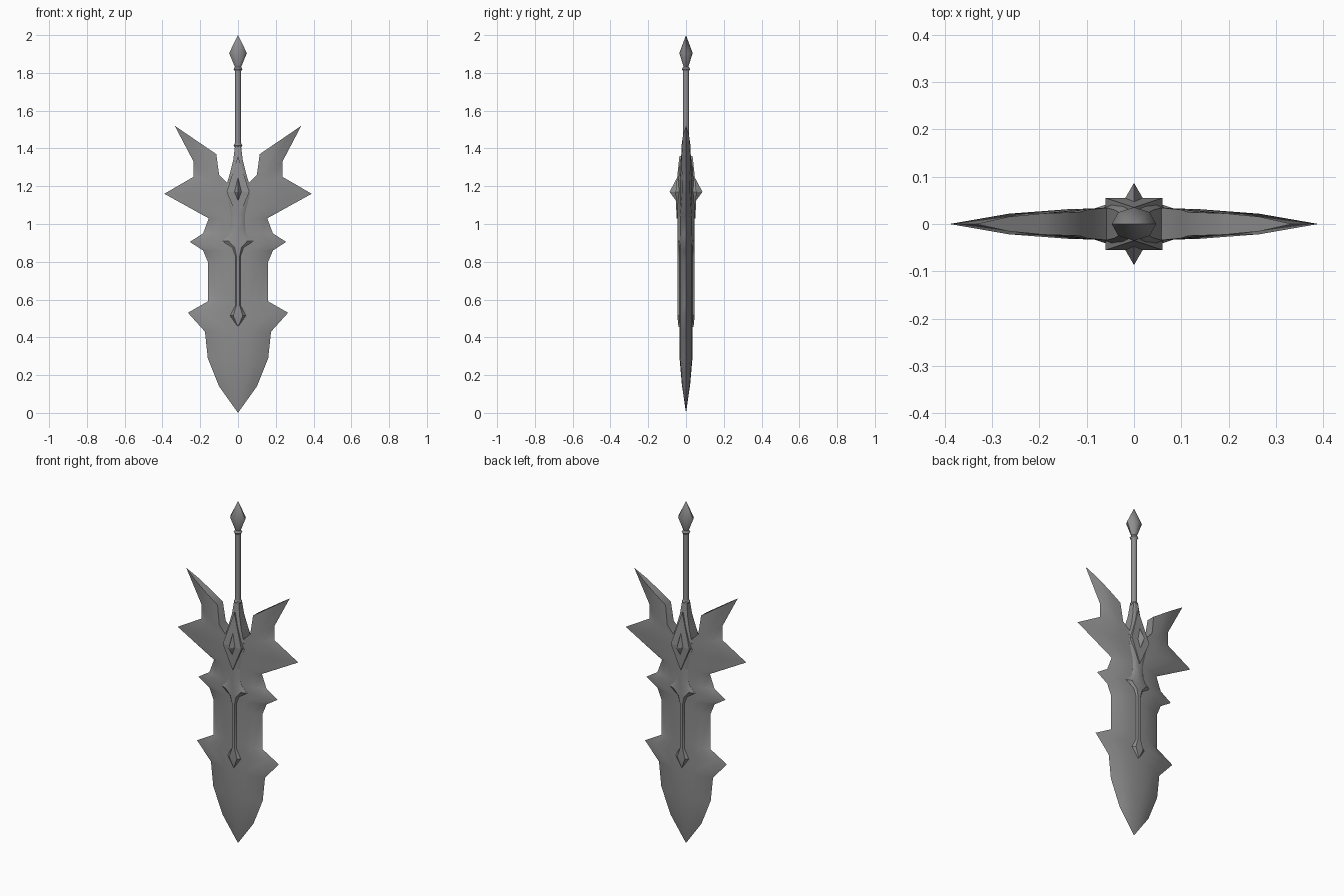
import bpy, bmesh, math

cube = bpy.data.objects.get("Cube")
if cube:
    bpy.data.objects.remove(cube, do_unlink=True)

steel = bpy.data.materials.new("grey steel")
steel.use_nodes = True
GREY = (0.27, 0.27, 0.27, 1)
steel.diffuse_color = GREY
steel.node_tree.nodes["Principled BSDF"].inputs["Base Color"].default_value = GREY


def finish(bm, name, angle):
    bmesh.ops.recalc_face_normals(bm, faces=bm.faces[:])
    mesh = bpy.data.meshes.new(name)
    bm.to_mesh(mesh)
    bm.free()
    obj = bpy.data.objects.new(name, mesh)
    bpy.context.collection.objects.link(obj)
    mesh.materials.append(steel)
    bpy.ops.object.select_all(action='DESELECT')
    obj.select_set(True)
    bpy.context.view_layer.objects.active = obj
    if angle:
        bpy.ops.object.shade_smooth_by_angle(angle=math.radians(angle))
    return obj


def four_way(name, rows, angle):
    """Loft rows of (x, y, z) points, mirrored in x and y, and close the sides."""
    bm = bmesh.new()
    known, done = {}, set()

    def face(points):
        verts = []
        for p in points:
            key = tuple(round(c, 5) + 0.0 for c in p)
            if key not in known:
                known[key] = bm.verts.new(key)
            if known[key] not in verts:
                verts.append(known[key])
        ident = frozenset(verts)
        if len(verts) > 2 and ident not in done:
            done.add(ident)
            bm.faces.new(verts)

    def wall(a, b):
        if a[0] or b[0]:
            face([a, b, (b[0], -b[1], b[2]), (a[0], -a[1], a[2])])

    for sx in (1, -1):
        half = [[(sx * x, y, z) for x, y, z in row] for row in rows]
        for low, high in zip(half, half[1:]):
            for i in range(len(low) - 1):
                for sy in (1, -1):
                    quad = (low[i], low[i + 1], high[i + 1], high[i])
                    face([(x, sy * y, z) for x, y, z in quad])
            wall(low[-1], high[-1])
            wall(low[0], high[0])
        for end in (half[0], half[-1]):
            for a, b in zip(end, end[1:]):
                wall(a, b)
    return finish(bm, name, angle)


def turned(name, profile, sides, depth=1.0, angle=50):
    """Revolve (radius, z) points about the upright axis."""
    bm = bmesh.new()
    rings = []
    for r, z in profile:
        count = sides if r else 1
        turns = [2 * math.pi * i / sides for i in range(count)]
        rings.append([bm.verts.new((r * math.cos(a), depth * r * math.sin(a), z)) for a in turns])
    for a, b in zip(rings, rings[1:]):
        for i in range(sides):
            j = (i + 1) % sides
            corners = [a[i % len(a)], a[j % len(a)], b[j % len(b)], b[i % len(b)]]
            bm.faces.new(list(dict.fromkeys(corners)))
    for ring in (rings[0], rings[-1]):
        if len(ring) > 2:
            bm.faces.new(ring)
    return finish(bm, name, angle)


# Blade with barbs and wings: (spine x, spine z, half thickness, edge x, edge z)
T = 0.035
stations = [
    (0, 0, 0, 0, 0),
    (0, 0.15, 0.022, 0.1, 0.14),
    (0, 0.3, T, 0.16, 0.29),
    (0, 0.44, T, 0.175, 0.43),
    (0, 0.53, T, 0.265, 0.53),
    (0, 0.6, T, 0.16, 0.59),
    (0, 0.8, T, 0.16, 0.8),
    (0, 0.86, T, 0.185, 0.86),
    (0, 0.905, T, 0.255, 0.905),
    (0, 0.95, T, 0.185, 0.95),
    (0, 1.03, T, 0.155, 1.03),
    (0, 1.14, T, 0.39, 1.16),
    (0.05, 1.21, T, 0.235, 1.25),
    (0.1, 1.26, 0.03, 0.235, 1.33),
    (0.115, 1.37, 0.025, 0.335, 1.52),
]
blade = []
for sx, sz, t, ex, ez in stations:
    row = [(sx, t, sz)]
    for part, thick in ((0.35, 0.9), (0.68, 0.62)):
        row.append((sx + (ex - sx) * part, t * thick, sz + (ez - sz) * part))
    blade.append(row + [(ex, 0, ez)])
four_way("blade", blade, 50)


def chamfered(outline):
    return [[(0, y, z), (0.6 * x, y, z), (x, 0.75 * y, z)] for x, y, z in outline]


# Raised rib with arrow end and side points: (half width, half depth, z)
four_way("blade_rib", chamfered([
    (0, 0.04, 0.455), (0.042, 0.046, 0.515), (0.014, 0.044, 0.57),
    (0.014, 0.044, 0.83), (0.03, 0.044, 0.875), (0.083, 0.044, 0.91),
    (0.045, 0.044, 0.945), (0.036, 0.044, 0.99), (0.036, 0.044, 1.15),
]), 35)

# Flared guard
four_way("guard", chamfered([
    (0.036, 0.044, 1.04), (0.048, 0.045, 1.1), (0.064, 0.046, 1.16),
    (0.06, 0.046, 1.21), (0.042, 0.04, 1.27), (0.025, 0.028, 1.34), (0.015, 0.019, 1.42),
]), 35)

# Diamond frame and pointed gem, through both faces
four_way("gem_frame", [[(0, y, z), (x, y, z)] for x, y, z in
                       [(0, 0.05, 1.03), (0.06, 0.055, 1.17), (0, 0.035, 1.36)]], 0)
turned("gem", [(0, 1.05), (0.05, 1.17), (0, 1.335)], 4, 1.74, 0)

# Handle with collars
turned("handle", [(0.017, 1.38), (0.017, 1.83)], 10)
for place, z in (("lower", 1.415), ("upper", 1.82)):
    turned(place + "_collar", [(0.016, z - 0.012), (0.023, z), (0.016, z + 0.012)], 10, 1, 30)

# Pointed pommel
turned("pommel", [(0.014, 1.825), (0.047, 1.905), (0, 2)], 8, 0.75)
